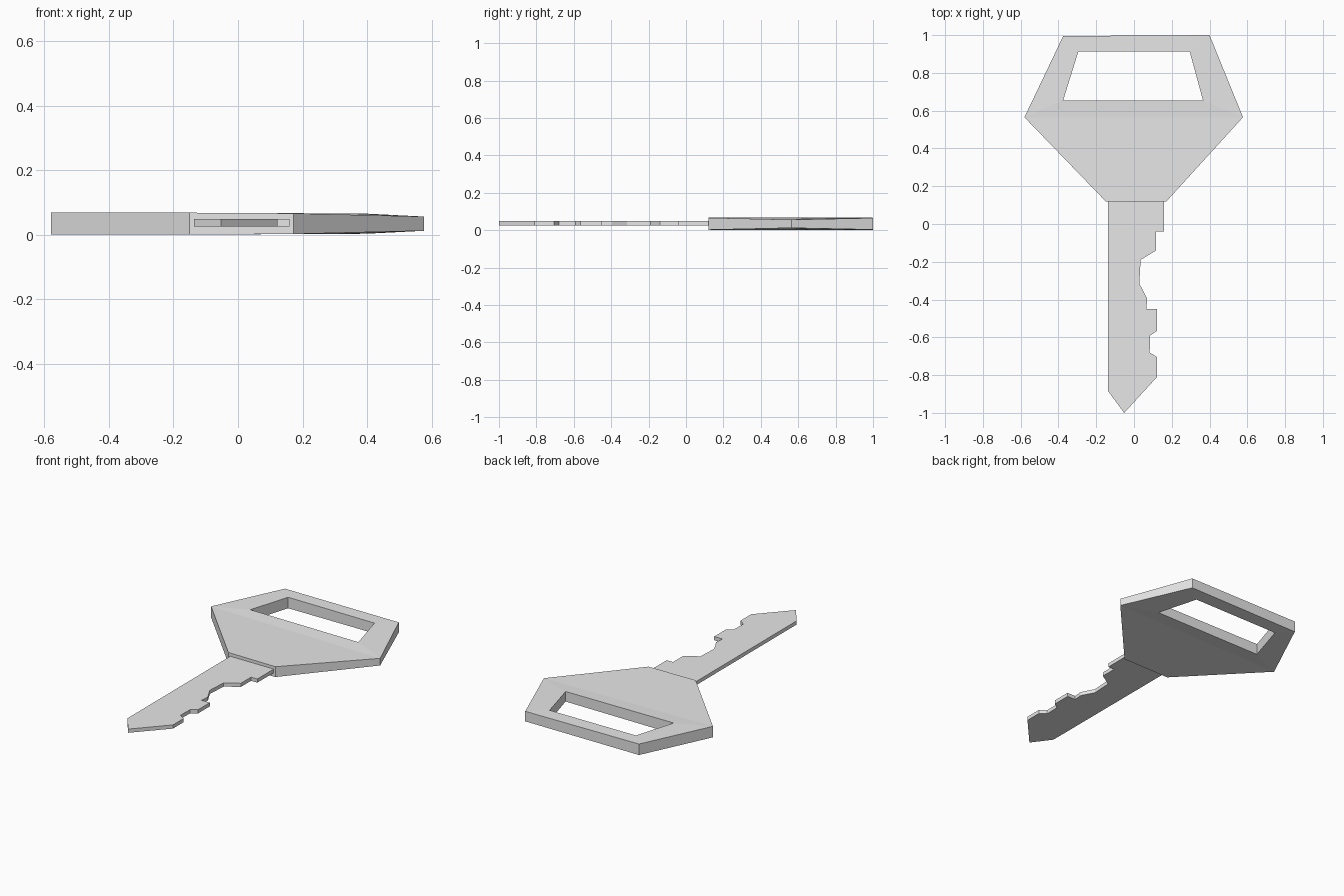
import bpy
import bmesh

# Remove the default cube
default_cube = bpy.data.objects.get("Cube")
if default_cube:
    bpy.data.objects.remove(default_cube, do_unlink=True)

# Single plain metal colour
metal = bpy.data.materials.new("light grey metal")
metal.use_nodes = True
metal.diffuse_color = (0.8, 0.8, 0.8, 1)
metal.node_tree.nodes["Principled BSDF"].inputs["Base Color"].default_value = metal.diffuse_color


def finish(name, bm):
    """Turn a bmesh into a flat-shaded object with the metal colour."""
    bmesh.ops.recalc_face_normals(bm, faces=bm.faces)
    mesh = bpy.data.meshes.new(name)
    bm.to_mesh(mesh)
    bm.free()
    mesh.materials.append(metal)
    obj = bpy.data.objects.new(name, mesh)
    bpy.context.collection.objects.link(obj)
    return obj


def key_blade():
    """Flat outline with the cut teeth on its left edge, extruded upwards."""
    outline = [
        (-0.137, 0.13), (0.16, 0.13), (0.16, -0.04), (0.117, -0.04),
        (0.117, -0.14), (0.035, -0.19), (0.028, -0.315), (0.07, -0.395),
        (0.065, -0.45), (0.122, -0.45), (0.122, -0.565), (0.085, -0.59),
        (0.083, -0.68), (0.122, -0.705), (0.122, -0.81), (-0.052, -1),
        (-0.137, -0.885),
    ]
    bottom, top = 0.025, 0.048
    bm = bmesh.new()
    base = bm.faces.new([bm.verts.new((x, y, bottom)) for x, y in outline])
    extruded = bmesh.ops.extrude_face_region(bm, geom=[base], use_keep_orig=True)
    raised = [v for v in extruded["geom"] if isinstance(v, bmesh.types.BMVert)]
    bmesh.ops.translate(bm, verts=raised, vec=(0, 0, top - bottom))
    return finish("key_blade", bm)


def key_bow():
    """Six-sided handle with a slot; each point has x, y and half thickness."""
    middle, full = 0.034, 0.034
    outer = [
        (-0.375, 0.995, full), (0.4, 1, 0.031), (0.577, 0.565, 0.022),
        (0.172, 0.12, 0.032), (-0.15, 0.12, full), (-0.58, 0.565, full),
    ]
    slot = [
        (-0.295, 0.912, full), (0.295, 0.912, 0.032),
        (0.365, 0.655, 0.031), (-0.375, 0.655, full),
    ]
    bm = bmesh.new()
    layers = []
    for side in (-1, 1):
        rim = [bm.verts.new((x, y, middle + side * h)) for x, y, h in outer]
        hole = [bm.verts.new((x, y, middle + side * h)) for x, y, h in slot]
        layers.append((rim, hole))

        # Frame around the slot, then the shoulder towards the blade
        corners = [rim[0], rim[1], rim[2], rim[5]]
        for i in range(4):
            j = (i + 1) % 4
            bm.faces.new((corners[i], corners[j], hole[j], hole[i]))
        bm.faces.new(rim[2:])

    # Walls of the outer edge and of the slot
    for lower, upper in zip(*layers):
        count = len(lower)
        for i in range(count):
            j = (i + 1) % count
            bm.faces.new((lower[i], lower[j], upper[j], upper[i]))
    return finish("key_bow", bm)


key_blade()
key_bow()
